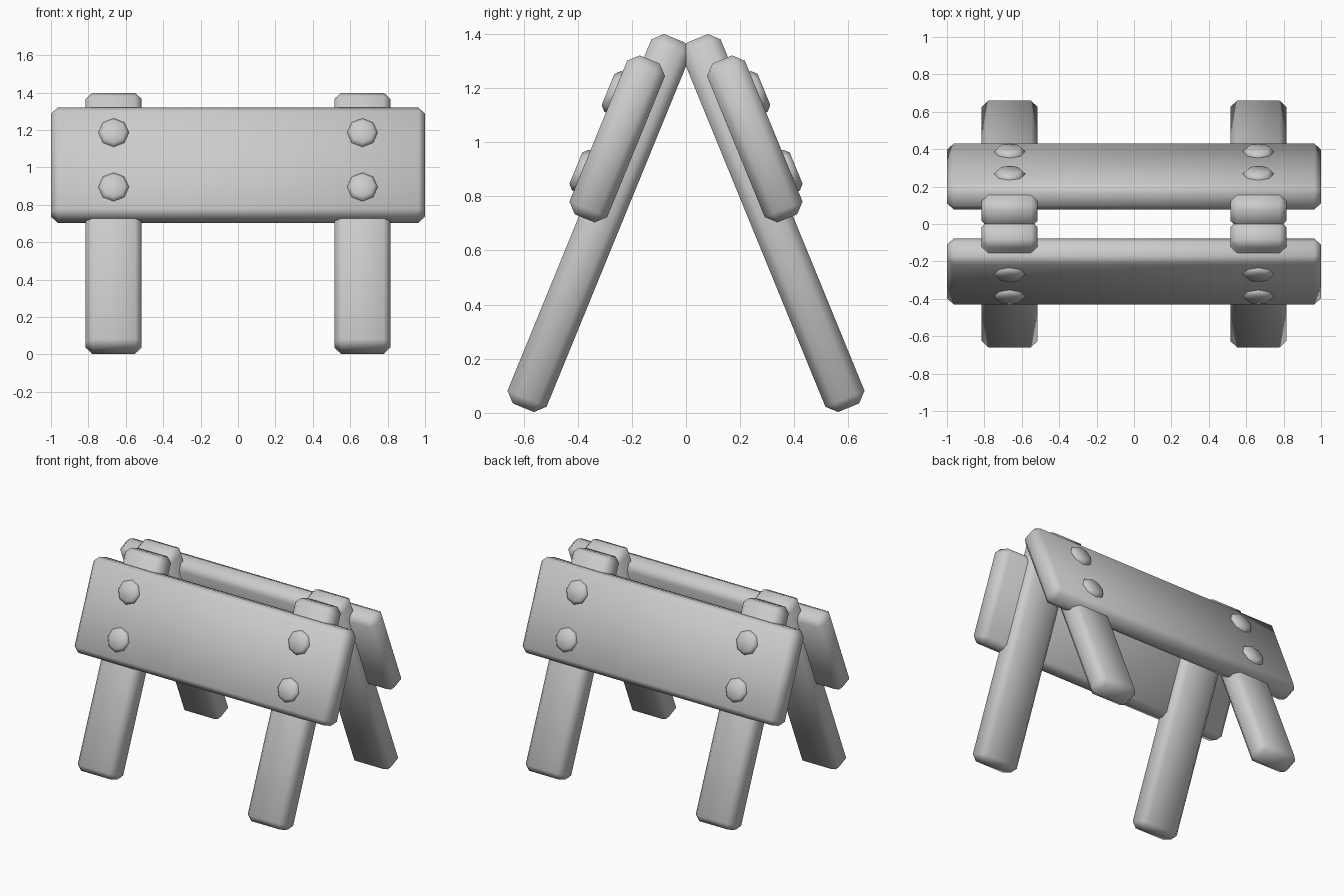
import bpy, bmesh, math
from mathutils import Matrix

if "Cube" in bpy.data.objects:
    bpy.data.objects.remove(bpy.data.objects["Cube"])

TILT = math.radians(22.27)


def finish(bm, name, matrix):
    # place in the tilted frame and smooth the chamfers
    bm.transform(matrix)
    bmesh.ops.recalc_face_normals(bm, faces=bm.faces)
    me = bpy.data.meshes.new(name)
    bm.to_mesh(me)
    bm.free()
    ob = bpy.data.objects.new(name, me)
    bpy.context.collection.objects.link(ob)
    bpy.ops.object.select_all(action='DESELECT')
    ob.select_set(True)
    bpy.context.view_layer.objects.active = ob
    bpy.ops.object.shade_smooth_by_angle(angle=math.radians(60))


def board(name, size, pos, frame, bevel=0.036):
    bm = bmesh.new()
    bmesh.ops.create_cube(bm, size=1, matrix=Matrix.Translation(pos) @ Matrix.Diagonal((*size, 1)))
    bmesh.ops.bevel(bm, geom=bm.edges[:], offset=bevel, segments=1, affect='EDGES', profile=0.5)
    finish(bm, name, frame)


def bolt(name, x, height, frame):
    # octagonal head: straight base ring, then a sloped rim to the cap
    bm = bmesh.new()
    rings = []
    for radius, depth in ((0.081, 0.67), (0.081, 0.701), (0.062, 0.719)):
        rings.append([bm.verts.new((x + radius * math.cos(i * math.pi / 4), depth,
                                    height + radius * math.sin(i * math.pi / 4)))
                      for i in range(8)])
    for a, b in zip(rings, rings[1:]):
        for i in range(8):
            j = (i + 1) % 8
            bm.faces.new((a[i], a[j], b[j], b[i]))
    bm.faces.new(rings[0])
    bm.faces.new(rings[-1])
    finish(bm, name, frame)


# the two leaning halves; y is outward and z runs up the slope in each frame
for side, turn in (("back", 0), ("front", math.pi)):
    frame = Matrix.Rotation(turn, 4, 'Z') @ Matrix.Rotation(TILT, 4, 'X')
    board(side + "_plank", (2.0, 0.151, 0.634), (0, 0.6185, 0.84), frame)
    for end, x in (("a", -0.665), ("b", 0.665)):
        board(f"{side}_leg_{end}", (0.3, 0.156, 1.474), (x, 0.563, 0.527), frame)
        for level, h in (("upper", 0.996), ("lower", 0.682)):
            bolt(f"{side}_{level}_bolt_{end}", x, h, frame)
